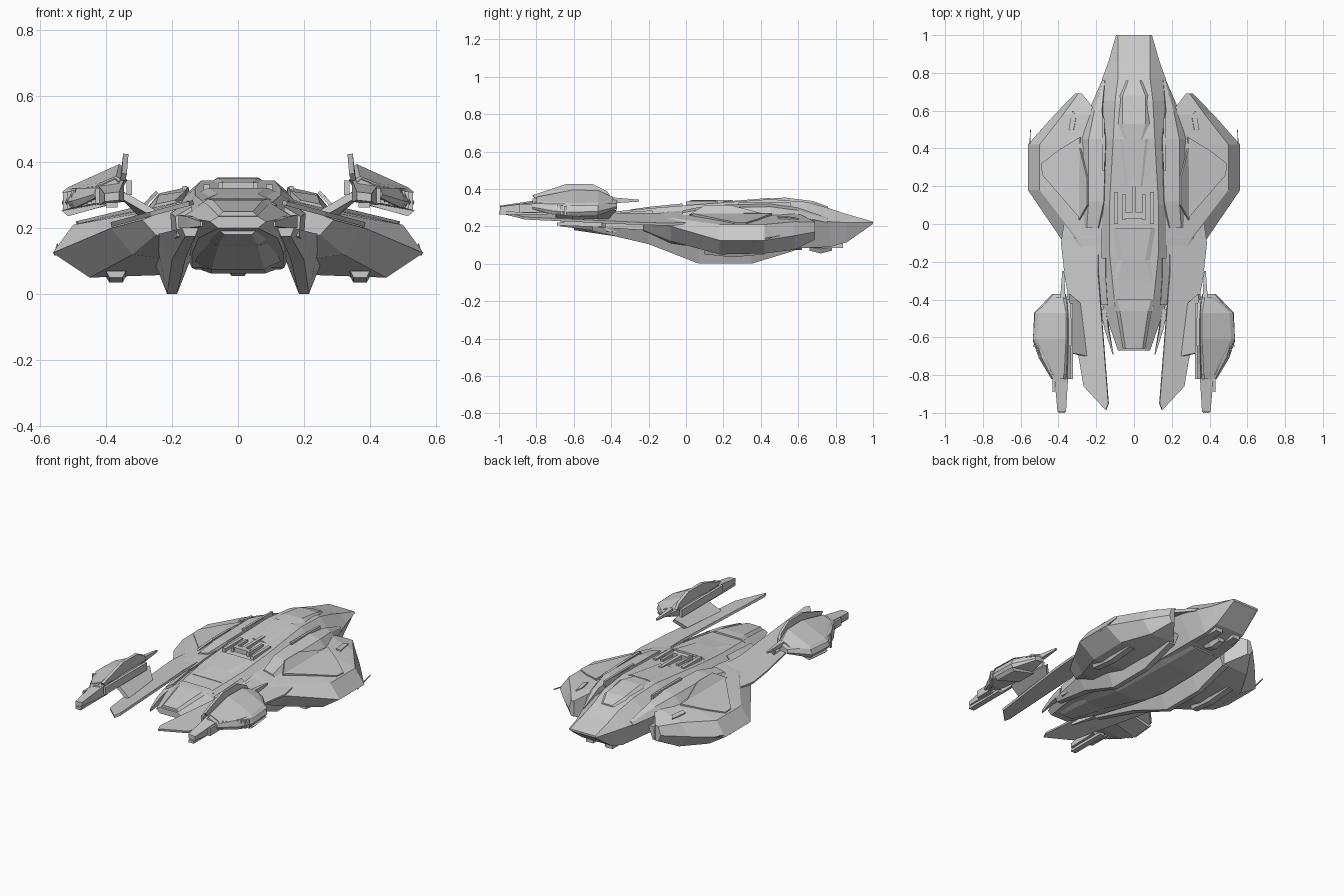
import bpy, bmesh
from mathutils import Vector


def finish(name, bm, mirror):
    bmesh.ops.recalc_face_normals(bm, faces=bm.faces)
    me = bpy.data.meshes.new(name)
    bm.to_mesh(me)
    bm.free()
    ob = bpy.data.objects.new(name, me)
    bpy.context.collection.objects.link(ob)
    if mirror:
        ob.modifiers.new("mirror", "MIRROR").use_clip = False
    return ob


def loft(name, rings, mirror=True):
    """Skin a list of equal-length point rings and cap both ends."""
    bm = bmesh.new()
    vs = [[bm.verts.new(p) for p in r] for r in rings]
    n = len(vs[0])
    for a, b in zip(vs, vs[1:]):
        for i in range(n):
            j = (i + 1) % n
            bm.faces.new((a[i], a[j], b[j], b[i]))
    bm.faces.new(vs[0])
    bm.faces.new(vs[-1])
    return finish(name, bm, mirror)


def sections(name, stations, mirror=True):
    """Stations are (y, [(x, z), ...])."""
    return loft(name, [[(x, y, z) for x, z in pts] for y, pts in stations], mirror)


def hull(name, stations):
    """Symmetric hexagonal body: y, top half-width, top z, mid, mid z, bottom, bottom z."""
    return sections(name, [(y, [(-a, za), (a, za), (b, zb), (c, zc), (-c, zc), (-b, zb)])
                           for y, a, za, b, zb, c, zc in stations], False)


def plate(name, pts, t, mirror=True):
    """Flat polygon thickened both ways along its normal."""
    p = [Vector(q) for q in pts]
    n = Vector()
    for a, b in zip(p, p[1:] + p[:1]):
        n += a.cross(b)
    n = n.normalized() * t / 2
    return loft(name, [[q - n for q in p], [q + n for q in p]], mirror)


def box(name, x, y, z, mirror=True):
    return sections(name, [(v, [(x[0], z[0]), (x[1], z[0]), (x[1], z[1]), (x[0], z[1])]) for v in y], mirror)


def on_slope(pts, z0, x0, k):
    return [(x, y, z0 - k * (x - x0)) for x, y in pts]


# Central fuselage, from cockpit nose to shovel tail
hull("fuselage", [
    (-.67, .06, .235, .085, .22, .06, .20),
    (-.44, .10, .275, .165, .235, .12, .17),
    (-.15, .13, .30, .19, .24, .14, .12),
    (.10, .13, .32, .22, .25, .14, .08),
    (.45, .11, .345, .22, .25, .13, .075),
    (.65, .10, .33, .195, .235, .12, .085),
    (.77, .085, .295, .168, .225, .11, .09),
    (.86, .085, .265, .135, .22, .10, .115),
    (1.0, .085, .225, .095, .22, .085, .213)])
hull("dorsal_hump", [
    (.44, .035, .348, .06, .34, .06, .30), (.53, .06, .354, .09, .335, .09, .28),
    (.68, .06, .335, .08, .315, .08, .26), (.76, .03, .305, .05, .29, .05, .25)])
hull("belly", [
    (-.35, .07, .18, .10, .16, .06, .145), (-.05, .10, .13, .13, .10, .08, .075),
    (.40, .10, .10, .13, .08, .08, .062), (.62, .08, .10, .10, .09, .06, .075)])

# Side nacelles with faceted outer edge
sections("nacelle", [
    (-.23, [(.17, .262), (.23, .25), (.29, .225), (.25, .18), (.17, .15)]),
    (-.08, [(.17, .28), (.30, .245), (.385, .20), (.32, .12), (.17, .10)]),
    (.18, [(.17, .29), (.50, .21), (.562, .125), (.45, .05), (.17, .06)]),
    (.42, [(.17, .29), (.50, .21), (.562, .125), (.45, .055), (.17, .06)]),
    (.58, [(.19, .28), (.375, .225), (.42, .15), (.36, .075), (.19, .08)]),
    (.69, [(.275, .225), (.295, .222), (.312, .17), (.295, .13), (.275, .13)])])
sections("keel", [
    (-.50, [(.12, .20), (.17, .20), (.16, .175), (.13, .175)]),
    (-.20, [(.12, .18), (.25, .18), (.20, .105), (.16, .105)]),
    (.07, [(.13, .14), (.27, .14), (.215, 0), (.185, 0)]),
    (.35, [(.13, .14), (.27, .14), (.215, 0), (.185, 0)]),
    (.58, [(.15, .15), (.27, .15), (.22, .07), (.18, .07)])])
plate("nacelle_panel", on_slope([(.285, .03), (.485, .26), (.49, .32), (.40, .39), (.285, .46)], .291, .17, .242), .014)
sections("nacelle_underpod", [
    (.10, [(.34, .07), (.40, .07), (.39, .05), (.35, .05)]),
    (.25, [(.33, .07), (.41, .07), (.39, .035), (.35, .035)]),
    (.42, [(.34, .07), (.40, .07), (.39, .05), (.35, .05)])])
plate("rear_vent", [(.32, .49, .246), (.345, .50, .24), (.325, .60, .236), (.305, .57, .243)], .016)
plate("side_antenna", [(.552, .36, .12), (.558, .36, .12), (.549, .50, .15), (.546, .50, .15)], .006)

# Long raised shoulders beside the spine
sections("shoulder", [
    (-.02, [(.17, .25), (.19, .285), (.25, .272), (.27, .25)]),
    (.12, [(.15, .26), (.16, .312), (.24, .30), (.28, .255)]),
    (.45, [(.14, .26), (.15, .325), (.24, .305), (.28, .255)]),
    (.60, [(.16, .25), (.17, .30), (.21, .285), (.24, .25)]),
    (.76, [(.15, .22), (.155, .245), (.165, .24), (.17, .22)])])
plate("shoulder_fin", [(.29, .02, .262), (.245, .10, .31), (.245, .24, .31), (.285, .40, .268)], .01)
box("shoulder_slot", (.155, .168), (.28, .56), (.29, .328))

# Forward blades
plate("forward_blade", on_slope([(.18, .10), (.37, .0), (.385, -.10), (.365, -.28), (.265, -.86),
                                 (.148, -.985), (.135, -.95), (.19, -.25)], .266, .18, .27), .014)
plate("pod_pylon", [(.255, -.70, .245), (.29, -.42, .24), (.345, -.37, .295), (.36, -.47, .30), (.35, -.68, .30)], .022)

# Weapon pods: one tilted section scaled along y
section = [(.335, .35), (.37, .382), (.52, .318), (.54, .268), (.525, .242), (.37, .275)]


def pod(name, stations, dz=0):
    cx, cz = .375, .325
    sections(name, [(y, [(cx + (x - cx) * s, cz + dz + (z - cz) * (h if h else s)) for x, z in section])
                    for y, s, h in stations])


pod("pod_body", [(-.37, .35, .35), (-.47, .93, .8), (-.62, .97, .85), (-.71, .78, .75), (-.82, .38, .4)])
# Upper armour shell, lower shell
shell = [(-.39, [(.355, .345), (.43, .33)]), (-.47, [(.34, .38), (.525, .312)]),
         (-.61, [(.34, .382), (.535, .308)]), (-.80, [(.35, .345), (.44, .32)])]
sections("pod_top_shell", [(y, [a, b, (b[0] - .02, b[1] + .016), (a[0] + .02, a[1] + .012)]) for y, (a, b) in shell])
sections("pod_low_shell", [(y, [(a[0], a[1] - .09), (b[0], b[1] - .055), (b[0] - .02, b[1] - .072), (a[0] + .03, a[1] - .105)])
                           for y, (a, b) in shell[1:3]])
plate("pod_fin", [(.345, -.82, .365), (.34, -.64, .425), (.34, -.50, .425), (.345, -.42, .385), (.35, -.40, .35),
                  (.35, -.80, .345)], .016)
# Grille bars on the front outer face of each pod
for i in range(9):
    f = i / 8
    x, y, z = .525 - .10 * f, -.64 - .15 * f, .285 + .02 * f
    box("grille_bar", (x - .012, x + .006), (y - .012, y), (z - .028, z + .024))
# Barrels, side rails and rear spike
sections("pod_barrel", [
    (-.78, [(.345, .28), (.425, .27), (.425, .335), (.345, .345)]),
    (-.83, [(.35, .28), (.42, .27), (.42, .325), (.35, .335)]),
    (-.995, [(.36, .285), (.405, .28), (.405, .305), (.36, .31)])])
box("lower_barrel", (.365, .40), (-1.0, -.74), (.262, .278))
box("outer_barrel", (.42, .432), (-.89, -.75), (.275, .32))
box("inner_rail", (.322, .338), (-.82, -.42), (.30, .345))
sections("pod_spike", [(-.45, [(.36, .32), (.395, .32), (.395, .36), (.36, .36)]),
                       (-.25, [(.37, .332), (.38, .332), (.38, .342), (.37, .342)])])

# Nose armour, prongs and chin
hull("nose_top", [(-.66, .045, .25, .06, .235, .05, .22), (-.46, .075, .285, .095, .27, .08, .24),
                  (-.40, .09, .288, .12, .27, .1, .24)])
sections("nose_prong", [
    (-.45, [(.145, .20), (.18, .20), (.18, .24), (.15, .24)]),
    (-.56, [(.13, .20), (.155, .20), (.155, .235), (.135, .235)]),
    (-.69, [(.108, .205), (.114, .205), (.114, .22), (.108, .22)])])
sections("nose_cheek", [
    (-.43, [(.13, .17), (.185, .175), (.19, .235), (.14, .265)]),
    (-.28, [(.14, .15), (.20, .16), (.205, .245), (.15, .28)]),
    (-.18, [(.14, .14), (.19, .16), (.195, .245), (.15, .285)])])
hull("chin", [(-.60, .05, .21, .06, .195, .04, .18), (-.40, .08, .18, .09, .165, .06, .15),
              (-.25, .08, .16, .09, .15, .06, .135)])

# Canopy and the equipment bay behind it
hull("canopy", [(-.30, .09, .29, .11, .285, .11, .26), (-.19, .06, .305, .09, .295, .09, .27),
                (-.02, .09, .322, .115, .31, .115, .28)])
box("bay_rail", (.085, .105), (.0, .17), (.29, .333))
box("bay_strut", (.045, .06), (.02, .16), (.29, .338))
box("bay_bridge", (-.05, .05), (.03, .06), (.29, .34), False)
box("bay_mast", (-.01, .01), (.06, .25), (.30, .34), False)
hull("spine_panel", [(.20, .035, .332, .05, .325, .05, .30), (.45, .06, .352, .08, .342, .08, .30)])

# Tail underside engines
box("tail_engine", (.04, .09), (.66, .84), (.085, .13))
hull("tail_sensor", [(.66, .015, .10, .03, .085, .02, .07), (.72, .02, .10, .035, .08, .02, .055),
                     (.78, .015, .10, .025, .085, .015, .07)])
